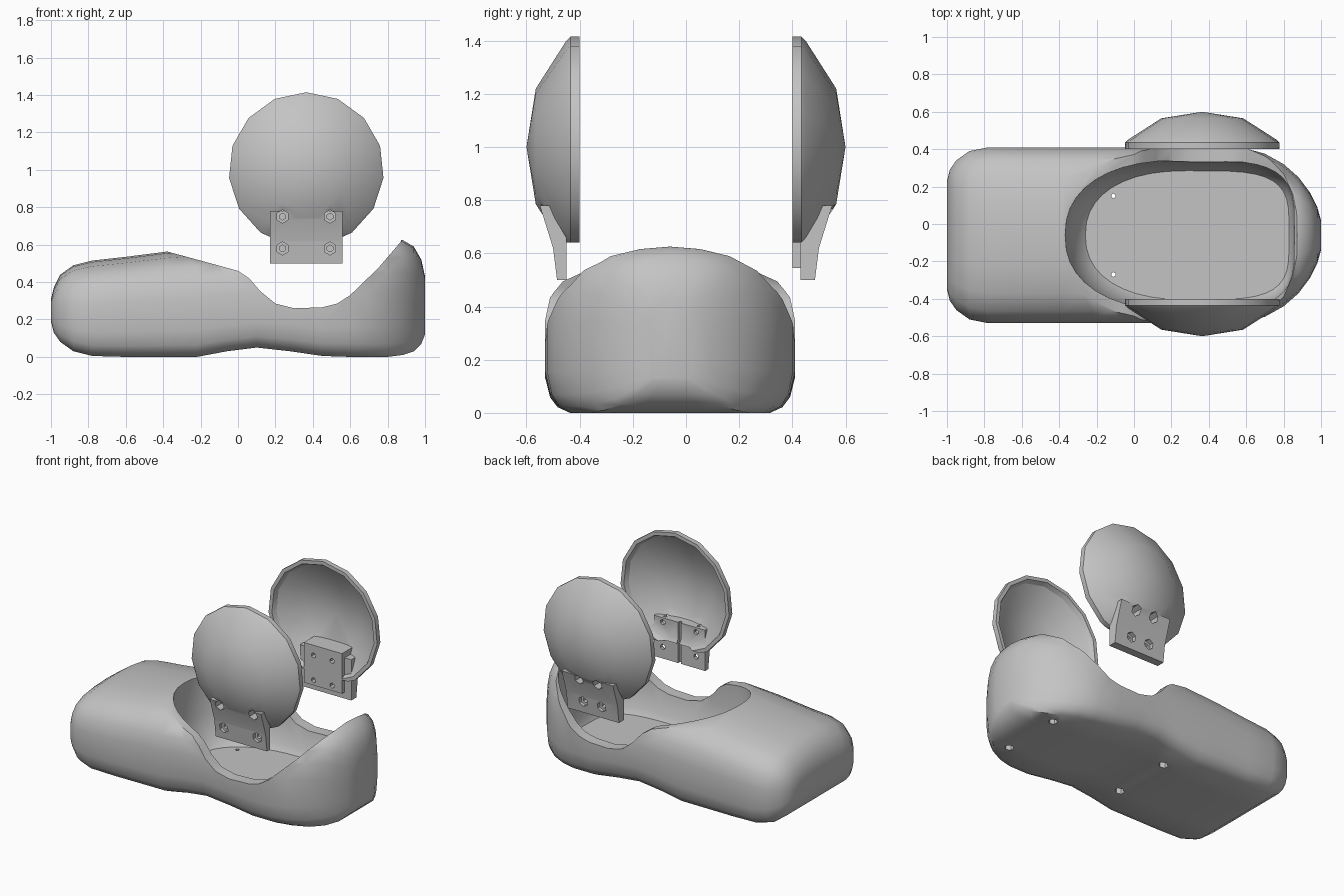
import bpy, bmesh, math

if "Cube" in bpy.data.objects:
    bpy.data.objects.remove(bpy.data.objects["Cube"])

grey = bpy.data.materials.new("plain_grey")
grey.use_nodes = True
grey.diffuse_color = (0.55, 0.55, 0.55, 1)
grey.node_tree.nodes["Principled BSDF"].inputs["Base Color"].default_value = (0.55, 0.55, 0.55, 1)

BODY_Y = -0.06     # body centreline
DISH_X = 0.365     # dish centre
DISH_Z = 1.0


def loft(name, rings):
    """Closed skin through rings of equal point count; one-point rings make tips."""
    bm = bmesh.new()
    loops = [[bm.verts.new(p) for p in ring] for ring in rings]
    for a, b in zip(loops, loops[1:]):
        n = max(len(a), len(b))
        for i in range(n):
            j = (i + 1) % n
            quad = [a[i % len(a)], a[j % len(a)], b[j % len(b)], b[i % len(b)]]
            bm.faces.new(list(dict.fromkeys(quad)))
    for end in (loops[0], loops[-1]):
        if len(end) > 2:
            bm.faces.new(end)
    bmesh.ops.recalc_face_normals(bm, faces=bm.faces)
    mesh = bpy.data.meshes.new(name)
    bm.to_mesh(mesh)
    bm.free()
    mesh.materials.append(grey)
    obj = bpy.data.objects.new(name, mesh)
    bpy.context.collection.objects.link(obj)
    return obj


def prism_x(name, profile, x0, x1):
    return loft(name, [[(x, y, z) for y, z in profile] for x in (x0, x1)])


def box(name, x, y, z):
    return prism_x(name, [(y[0], z[0]), (y[1], z[0]), (y[1], z[1]), (y[0], z[1])], *x)


def rod(name, sides, r, start, end, axis):
    """Cylinder along y or z between two points."""
    def ring(c):
        turn = [math.tau * i / sides for i in range(sides)]
        if axis == "y":
            return [(c[0] + r * math.sin(t), c[1], c[2] + r * math.cos(t)) for t in turn]
        return [(c[0] + r * math.sin(t), c[1] + r * math.cos(t), c[2]) for t in turn]
    return loft(name, [ring(start), ring(end)])


def combine(target, tool, operation="DIFFERENCE"):
    mod = target.modifiers.new("combine", "BOOLEAN")
    mod.operation, mod.solver, mod.object = operation, "EXACT", tool
    bpy.ops.object.select_all(action="DESELECT")
    bpy.context.view_layer.objects.active = target
    target.select_set(True)
    bpy.ops.object.modifier_apply(modifier=mod.name)
    bpy.data.objects.remove(tool)


def finish(obj, angle):
    obj.data.materials.clear()
    obj.data.materials.append(grey)
    bpy.ops.object.select_all(action="DESELECT")
    bpy.context.view_layer.objects.active = obj
    obj.select_set(True)
    bpy.ops.object.shade_smooth_by_angle(angle=math.radians(angle))


# Body hull: rounded sections along x as (x, half width, bottom, top)
stations = [(-1, .29, .19, .31), (-.985, .35, .13, .37), (-.95, .4, .08, .44),
            (-.88, .45, .03, .49), (-.78, .47, .005, .515), (-.6, .47, 0, .535),
            (-.38, .47, 0, .563), (-.22, .47, 0, .575), (-.06, .47, .03, .58),
            (.1, .47, .05, .59), (.28, .47, .03, .6), (.45, .47, .005, .61),
            (.6, .463, 0, .63), (.7, .436, 0, .63), (.8, .38, 0, .63),
            (.88, .31, .01, .625), (.94, .23, .03, .59), (.98, .15, .07, .52),
            (1, .08, .12, .43)]
section = [(.4, 0), (.8, 0), (.9, .04), (.96, .11), (1, .25), (1, .55),
           (.96, .72), (.86, .85), (.66, .94), (.35, .985)]
rings = []
for x, w, low, high in stations:
    side = [(u * w, low + v * (high - low)) for u, v in section]
    rings.append([(x, BODY_Y + u, v) for u, v in side]
                 + [(x, BODY_Y, high)]
                 + [(x, BODY_Y - u, v) for u, v in reversed(side)])
body = loft("body", rings)

# Saddle-shaped cut across the top
saddle = [(-.385, .565), (-.2, .515), (0, .46), (.06, .42), (.12, .35), (.2, .285),
          (.3, .26), (.45, .265), (.53, .285), (.6, .33), (.75, .475), (.87, .615),
          (.9, .9), (-.385, .9)]
combine(body, loft("saddle_cutter", [[(x, y, z) for x, z in saddle] for y in (-1, 1)]))


# Hollow with an oval back end and a squarer front end
def hollow_ring(x0, x1, w, z):
    pts = []
    for i in range(40):
        t = math.tau * i / 40
        c, s = math.cos(t), math.sin(t)
        e = 2 / 4 if c > 0 else 2 / 2.3
        x = (x0 + x1) / 2 + (x1 - x0) / 2 * math.copysign(abs(c) ** e, c)
        pts.append((x, BODY_Y + w * math.copysign(abs(s) ** e, s), z))
    return pts


combine(body, loft("hollow_cutter", [hollow_ring(-.26, .83, .345, .09),
                                     hollow_ring(-.3, .85, .37, .13),
                                     hollow_ring(-.36, .855, .4, .3),
                                     hollow_ring(-.375, .86, .4, .8)]))

# Foot screw holes under the body
for x in (-.11, .78):
    for y in (BODY_Y - .21, BODY_Y + .21):
        combine(body, rod("foot_hole", 6, .03, (x, y, -.1), (x, y, .06), "z"))
        if x < 0:
            combine(body, rod("foot_screw", 6, .013, (x, y, -.1), (x, y, .2), "z"))
finish(body, 35)

# Dishes: 15-sided shallow shells, as (radius, distance from the centre plane)
dish_profile = [(0, .6), (.22, .565), (.4, .45), (.415, .435), (.415, .4),
                (.39, .4), (.375, .43), (.21, .525), (0, .56)]


def make_dish(name, s):
    rings = []
    for r, d in dish_profile:
        turn = [math.tau * i / 15 for i in range(15)] if r else [0]
        rings.append([(DISH_X + r * math.sin(t), s * d, DISH_Z + r * math.cos(t)) for t in turn])
    dish = loft(name, rings)
    front = s < 0
    # trim the rim where the mounting plate leaves the dish
    combine(dish, box("rim_cutter", (.17, .56), sorted((0, s * .45)), (.5, .64)))
    inner = .45 if front else .43
    plate = [(inner, .5), (.485, .5), (.5, .62), (.55, .78), (inner, .78)]
    combine(dish, prism_x("plate", [(s * d, z) for d, z in plate], .17, .56), "UNION")
    if front:
        combine(dish, box("groove", (.355, .375), (-.47, -.4), (.4, .79)))
        spread = .127
    else:
        block = [(.4, .545), (.46, .545), (.49, .66), (.535, .82), (.4, .82)]
        combine(dish, prism_x("block", block, .22, .51), "UNION")
        spread = .07
    # countersunk bolt holes
    for x in (DISH_X - spread, DISH_X + spread):
        for z in (.58, .75):
            combine(dish, rod("bolt_head", 6, .035, (x, s * .47, z), (x, s * .7, z), "y"))
            combine(dish, rod("bolt", 6, .018, (x, s * .35, z), (x, s * .7, z), "y"))
    finish(dish, 32)


make_dish("front_dish", -1)
make_dish("back_dish", 1)
